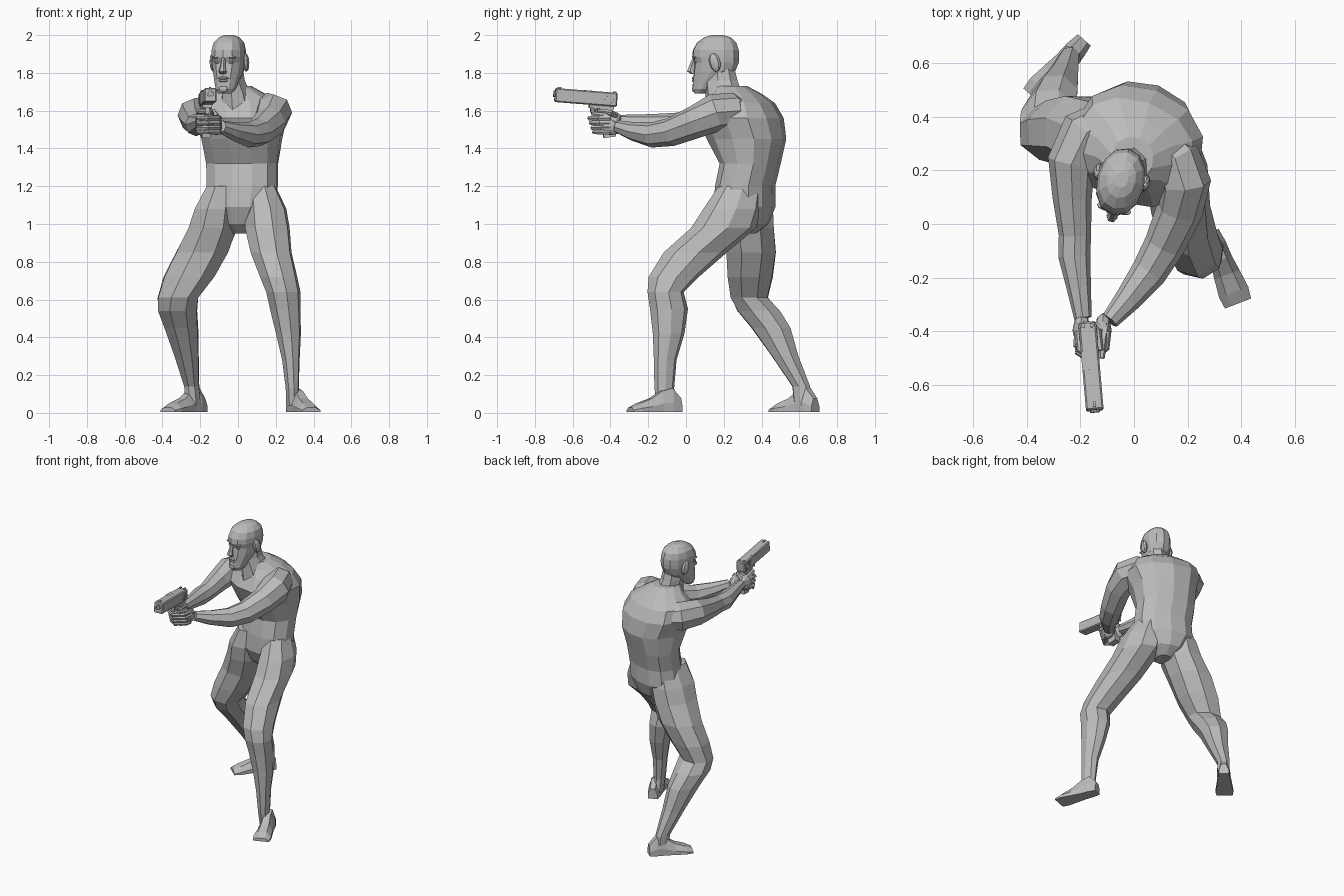
import bpy
import bmesh
from math import cos, sin, pi, radians, copysign
from mathutils import Matrix, Vector

default_cube = bpy.data.objects.get("Cube")
if default_cube:
    bpy.data.objects.remove(default_cube)

# One plain grey for everything
grey = bpy.data.materials.new("plain_grey")
grey.use_nodes = True
grey_value = (0.5, 0.5, 0.5, 1)
grey.diffuse_color = grey_value
grey.node_tree.nodes["Principled BSDF"].inputs["Base Color"].default_value = grey_value

IDENTITY = Matrix.Identity(4)
UP = Vector((0, 0, 1))


def finish(name, bm, matrix=IDENTITY):
    """Turn a bmesh into a flat shaded object."""
    bmesh.ops.recalc_face_normals(bm, faces=bm.faces)
    mesh = bpy.data.meshes.new(name)
    bm.to_mesh(mesh)
    bm.free()
    mesh.materials.append(grey)
    part = bpy.data.objects.new(name, mesh)
    part.matrix_world = matrix
    bpy.context.collection.objects.link(part)
    return part


def loft(name, rings, sides=8, turn=0, power=1.0, follow=False, matrix=IDENTITY):
    """Skin oval rings (x, y, z, radius, radius); level, or square to the path."""
    bm = bmesh.new()
    centres = [Vector(ring[:3]) for ring in rings]
    loops = []
    for index, ring in enumerate(rings):
        across = Matrix.Rotation(radians(turn), 3, "Z") @ Vector((1, 0, 0))
        other = UP.cross(across)
        if follow:
            before = centres[max(index - 1, 0)]
            after = centres[min(index + 1, len(rings) - 1)]
            tangent = (after - before).normalized()
            across = tangent.cross(UP).normalized()
            other = across.cross(tangent)
        loop = []
        for step in range(sides):
            angle = 2 * pi * step / sides
            c, s = cos(angle), sin(angle)
            c, s = copysign(abs(c) ** power, c), copysign(abs(s) ** power, s)
            loop.append(bm.verts.new(centres[index] + across * c * ring[3] + other * s * ring[4]))
        loops.append(loop)
    for low, high in zip(loops, loops[1:]):
        for a in range(sides):
            b = (a + 1) % sides
            bm.faces.new((low[a], low[b], high[b], high[a]))
    bm.faces.new(loops[0])
    bm.faces.new(loops[-1])
    return finish(name, bm, matrix)


def tube(name, points, sides=6):
    """Round limb along points (x, y, z, radius)."""
    return loft(name, [(*p, p[3]) for p in points], sides, follow=True)


def box(name, centre, size, matrix=IDENTITY, tilt=0, bevel=0):
    bm = bmesh.new()
    place = Matrix.Translation(centre) @ Matrix.Rotation(radians(tilt), 4, "X")
    bmesh.ops.create_cube(bm, size=1, matrix=place @ Matrix.Diagonal((*size, 1)))
    if bevel:
        bmesh.ops.bevel(bm, geom=bm.edges[:], offset=bevel, segments=1, affect="EDGES")
    return finish(name, bm, matrix)


def blob(name, centre, size, matrix=IDENTITY, tilt=0):
    bm = bmesh.new()
    place = Matrix.Translation(centre) @ Matrix.Rotation(radians(tilt), 4, "X")
    bmesh.ops.create_uvsphere(bm, u_segments=8, v_segments=6, radius=1,
                              matrix=place @ Matrix.Diagonal((*size, 1)))
    return finish(name, bm, matrix)


# Torso, twisted a little to its right, with the neck leaning forward
loft("torso", [
    (.015, .31, .95, .05, .06), (.01, .315, 1.0, .12, .12), (.01, .31, 1.09, .195, .155),
    (.022, .313, 1.2, .195, .15), (.022, .34, 1.32, .197, .152), (.02, .32, 1.45, .213, .208),
    (.01, .29, 1.56, .25, .22), (.0, .29, 1.64, .225, .17), (.0, .27, 1.69, .145, .125),
    (-.01, .235, 1.73, .08, .09)], sides=12, turn=-20, power=.9)
loft("neck", [(.0, .22, 1.6, .1, .12), (-.01, .2, 1.69, .078, .1),
              (-.03, .185, 1.76, .068, .09), (-.035, .18, 1.84, .06, .075)], turn=-14)

# Legs: the left one steps forward, the right one trails
loft("left_leg", [
    (.12, .29, 1.2, .08, .12), (.145, .245, 1.08, .113, .155), (.155, .2, .98, .12, .175),
    (.175, .05, .85, .11, .17),
    (.215, -.065, .72, .1, .135), (.24, -.108, .64, .092, .097), (.25, -.09, .55, .082, .102),
    (.267, -.092, .42, .067, .085), (.28, -.11, .28, .047, .061), (.287, -.115, .13, .035, .053),
    (.29, -.1, .04, .035, .055)], turn=10, power=.95)
loft("right_leg", [
    (-.075, .305, 1.2, .085, .13), (-.108, .312, 1.08, .118, .158), (-.132, .322, .98, .133, .152),
    (-.19, .345, .85, .147, .137),
    (-.26, .34, .72, .143, .122), (-.318, .335, .61, .114, .102), (-.32, .385, .54, .107, .12),
    (-.3, .45, .45, .09, .11), (-.272, .525, .3, .066, .075), (-.245, .61, .14, .04, .05),
    (-.235, .62, .04, .04, .05)], turn=-20, power=.9)


def foot(name, heel, yaw):
    """Wedge foot: heel, ankle, instep, ball and toes along its length."""
    bm = bmesh.new()
    outline = [(0, .032, .07), (.05, .04, .125), (.11, .042, .11), (.17, .05, .07),
               (.24, .058, .045), (.285, .052, .022)]
    loops = []
    for reach, half, height in outline:
        corners = [(-half, 0), (half, 0), (half, height * .4), (half * .5, height),
                   (-half * .5, height), (-half, height * .4)]
        loops.append([bm.verts.new((x, -reach, z + .006)) for x, z in corners])
    for back, front in zip(loops, loops[1:]):
        for a in range(len(back)):
            b = (a + 1) % len(back)
            bm.faces.new((back[a], back[b], front[b], front[a]))
    bm.faces.new(loops[0])
    bm.faces.new(loops[-1])
    finish(name, bm, Matrix.Translation((*heel, 0)) @ Matrix.Rotation(radians(yaw), 4, "Z"))


foot("left_foot", (.285, -.03), 21)
foot("right_foot", (-.185, .685), -41)

# Arms reaching forward to the grip
tube("left_arm", [
    (.08, .33, 1.58, .07), (.155, .24, 1.6, .095), (.187, .155, 1.59, .1),
    (.17, .05, 1.54, .087), (.113, -.08, 1.487, .076),
    (.055, -.18, 1.472, .067), (-.022, -.28, 1.49, .05), (-.09, -.36, 1.515, .034)], 8)
tube("right_arm", [
    (-.08, .4, 1.56, .07), (-.18, .335, 1.575, .1), (-.232, .23, 1.575, .09), (-.23, .1, 1.55, .073),
    (-.22, -.04, 1.53, .06), (-.222, -.12, 1.525, .06), (-.205, -.24, 1.535, .045),
    (-.19, -.35, 1.545, .033)], 8)

# Hands: the right holds the grip, the left wraps around it
blob("right_palm", (-.195, -.395, 1.545), (.034, .065, .052))
blob("left_palm", (-.115, -.395, 1.52), (.032, .065, .05))
for number, z in enumerate((1.565, 1.535, 1.505)):
    tube(f"right_finger_{number}", [(-.205, -.4, z, .018), (-.21, -.45, z, .017),
                                    (-.17, -.48, z, .015), (-.135, -.455, z, .013)])
for number, z in enumerate((1.56, 1.535, 1.51, 1.487)):
    tip = number * .008
    tube(f"left_finger_{number}", [(-.1, -.4, z, .016), (-.105, -.46 + tip, z, .015),
                                   (-.16, -.51 + tip, z, .013), (-.215, -.475 + tip, z, .01)])
tube("right_index_finger", [(-.205, -.4, 1.575, .017), (-.2, -.47, 1.595, .014),
                            (-.165, -.495, 1.6, .012)])
tube("right_thumb", [(-.19, -.37, 1.57, .018), (-.135, -.4, 1.59, .016), (-.125, -.47, 1.6, .011)])
tube("left_thumb", [(-.105, -.37, 1.54, .019), (-.115, -.43, 1.575, .015), (-.12, -.5, 1.585, .011)])

# Head, turned with the torso
HEAD = Matrix.Translation((-.05, .155, 0)) @ Matrix.Rotation(radians(-14), 4, "Z")
skull = [(-.112, -.05, .035, 1.692), (-.124, .0, .054, 1.715), (-.122, .06, .068, 1.765),
         (-.117, .11, .08, 1.81), (-.112, .128, .086, 1.855), (-.126, .13, .089, 1.885),
         (-.122, .128, .089, 1.92), (-.1, .115, .08, 1.96), (-.06, .085, .054, 1.988),
         (-.02, .04, .025, 2.0)]
loft("head", [(0, (front + back) / 2, z, half, (back - front) / 2) for front, back, half, z in skull],
     sides=12, power=.95, matrix=HEAD)
loft("nose", [(0, -.112, 1.88, .01, .012), (0, -.128, 1.83, .014, .018),
              (0, -.132, 1.808, .021, .022), (0, -.12, 1.795, .017, .014)], 6, matrix=HEAD)
for z, width in ((1.772, .03), (1.758, .026)):
    blob("lip", (0, -.114, z), (width, .013, .008), HEAD)
blob("chin", (0, -.108, 1.715), (.03, .02, .02), HEAD)
for side, label in ((1, "left"), (-1, "right")):
    blob(label + "_eye", (side * .036, -.094, 1.857), (.018, .014, .009), HEAD)
    blob(label + "_brow", (side * .036, -.1, 1.882), (.03, .016, .008), HEAD)
    blob(label + "_ear", (side * .09, .02, 1.855), (.018, .03, .05), HEAD, tilt=15)

# Pistol, pointing along its own -y axis
GUN = (Matrix.Translation((-.16, -.53, 1.668)) @ Matrix.Rotation(radians(5), 4, "Z")
       @ Matrix.Rotation(radians(-4.5), 4, "X"))
box("pistol_slide", (0, 0, .002), (.066, .33, .074), GUN, bevel=.006)
box("pistol_frame", (0, .085, -.04), (.05, .13, .024), GUN)
box("pistol_grip", (0, .125, -.115), (.045, .065, .17), GUN, tilt=12)
box("front_sight", (0, -.145, .041), (.01, .02, .01), GUN)
for side in (-1, 1):
    box("rear_sight", (side * .016, .15, .041), (.012, .016, .01), GUN)
    for notch in range(5):
        box("slide_rib", (side * .033, .1 + notch * .012, .005), (.004, .005, .05), GUN)
box("ejection_port", (-.02, .02, .038), (.026, .07, .004), GUN)
barrel = GUN @ Matrix.Translation((0, -.155, .008)) @ Matrix.Rotation(pi / 2, 4, "X")
loft("barrel", [(0, 0, 0, .018, .018), (0, 0, .018, .018, .018), (0, 0, .018, .011, .011),
                (0, 0, .004, .011, .011)], 10, matrix=barrel)
guard_path = [(0, .03, -.04), (0, .035, -.075), (0, .06, -.083), (0, .095, -.08)]
for number, (start, end) in enumerate(zip(guard_path, guard_path[1:])):
    middle = (Vector(start) + Vector(end)) / 2
    reach = Vector(end) - Vector(start)
    box(f"trigger_guard_{number}", middle, (.02, max(abs(reach.y), .008), max(abs(reach.z), .008)), GUN)
box("trigger", (0, .065, -.06), (.01, .01, .03), GUN, tilt=-15)
